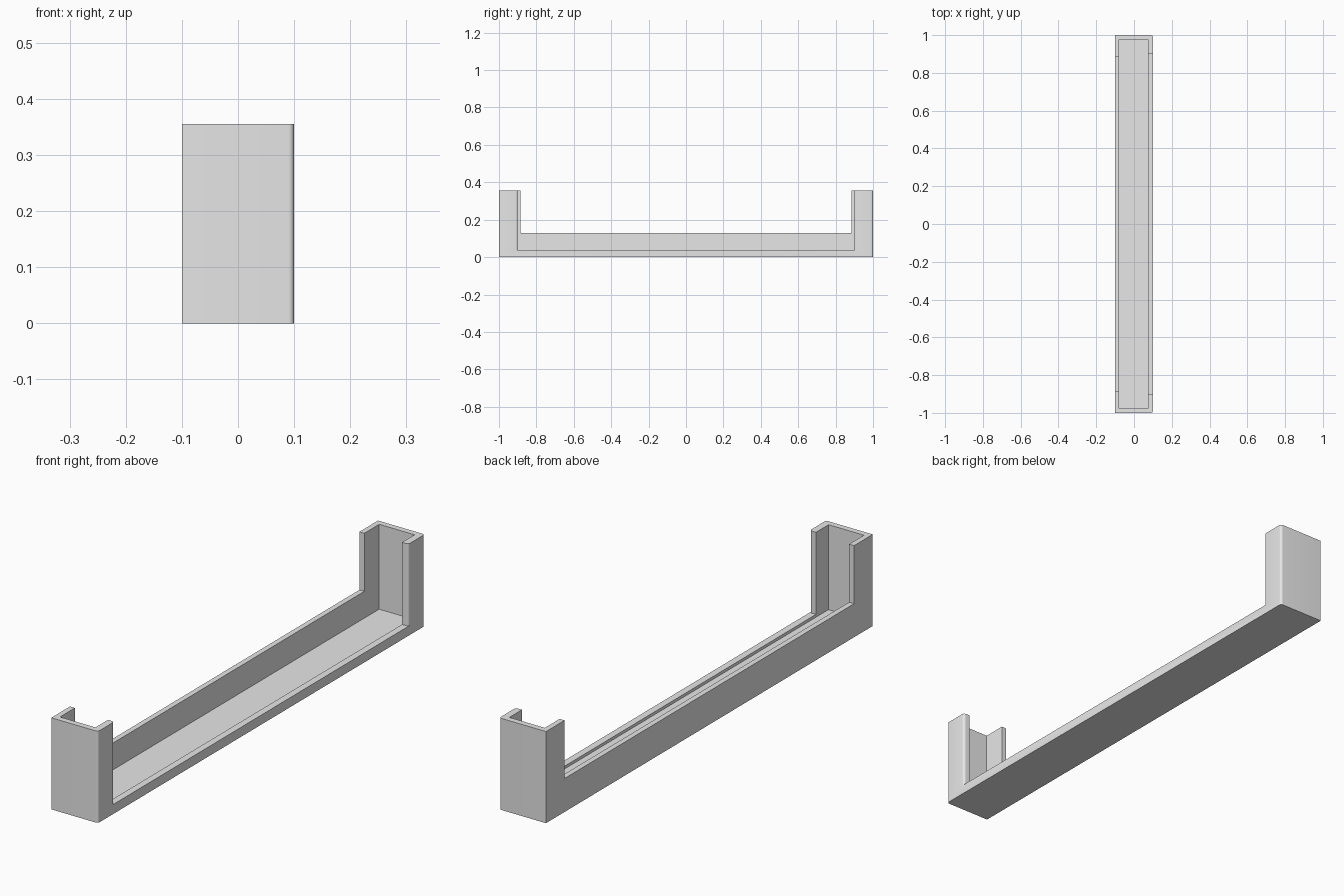
import bpy
import bmesh
from math import cos, sin, pi, radians

if "Cube" in bpy.data.objects:
    bpy.data.objects.remove(bpy.data.objects["Cube"], do_unlink=True)

HALF_W, HALF_L, HEIGHT = 0.1, 1.0, 0.355
FLOOR, LIP, WALL = 0.026, 0.037, 0.13
RADIUS, STEPS = 0.01, 6

grey = bpy.data.materials.new("plain_grey")
grey.use_nodes = True
colour = (0.8, 0.8, 0.8, 1)
grey.diffuse_color = colour
grey.node_tree.nodes["Principled BSDF"].inputs["Base Color"].default_value = colour


def prism(name, outline, z0, z1):
    """Extrude a plan outline between two heights."""
    bm = bmesh.new()
    face = bm.faces.new([bm.verts.new((x, y, z0)) for x, y in outline])
    out = bmesh.ops.extrude_face_region(bm, geom=[face])
    top = [v for v in out["geom"] if isinstance(v, bmesh.types.BMVert)]
    bmesh.ops.translate(bm, verts=top, vec=(0, 0, z1 - z0))
    bmesh.ops.recalc_face_normals(bm, faces=bm.faces)
    mesh = bpy.data.meshes.new(name)
    bm.to_mesh(mesh)
    bm.free()
    mesh.materials.append(grey)
    ob = bpy.data.objects.new(name, mesh)
    bpy.context.collection.objects.link(ob)
    return ob


def rect(x0, x1, y):
    return [(x0, -y), (x1, -y), (x1, y), (x0, y)]


def mirrored(half):
    """Close an outline by mirroring its -y half."""
    return half + [(x, -y) for x, y in reversed(half)]


def arc(cx, cy, a0, a1):
    angles = [a0 + (a1 - a0) * i / STEPS for i in range(STEPS + 1)]
    return [(cx + RADIUS * cos(a), cy + RADIUS * sin(a)) for a in angles]


# Tray body with rounded corners on the open side
cx = HALF_W - RADIUS
body = prism("tray_body", mirrored(
    [(-HALF_W, -HALF_L)] + arc(cx, RADIUS - HALF_L, -pi / 2, 0)), 0, HEIGHT)

# Cutters: inner cavity, high-wall notch, low-lip notch with rounded post edges
opening = 0.9
cutters = [
    prism("cavity_cutter", rect(-0.079, 0.073, 0.977), FLOOR, 1),
    prism("wall_notch_cutter", rect(-0.2, 0, 0.886), WALL, 1),
    prism("lip_notch_cutter", mirrored(
        [(0, -opening)] + arc(cx, -opening - RADIUS, pi / 2, 0)
        + [(0.2, -opening - RADIUS)]), LIP, 1),
]

bpy.ops.object.select_all(action="DESELECT")
bpy.context.view_layer.objects.active = body
body.select_set(True)
for cutter in cutters:
    cutter.hide_render = True
    mod = body.modifiers.new(cutter.name, "BOOLEAN")
    mod.operation = "DIFFERENCE"
    mod.solver = "EXACT"
    mod.object = cutter
    bpy.ops.object.modifier_apply(modifier=mod.name)
    bpy.data.objects.remove(cutter, do_unlink=True)

bpy.ops.object.shade_smooth_by_angle(angle=radians(30))
